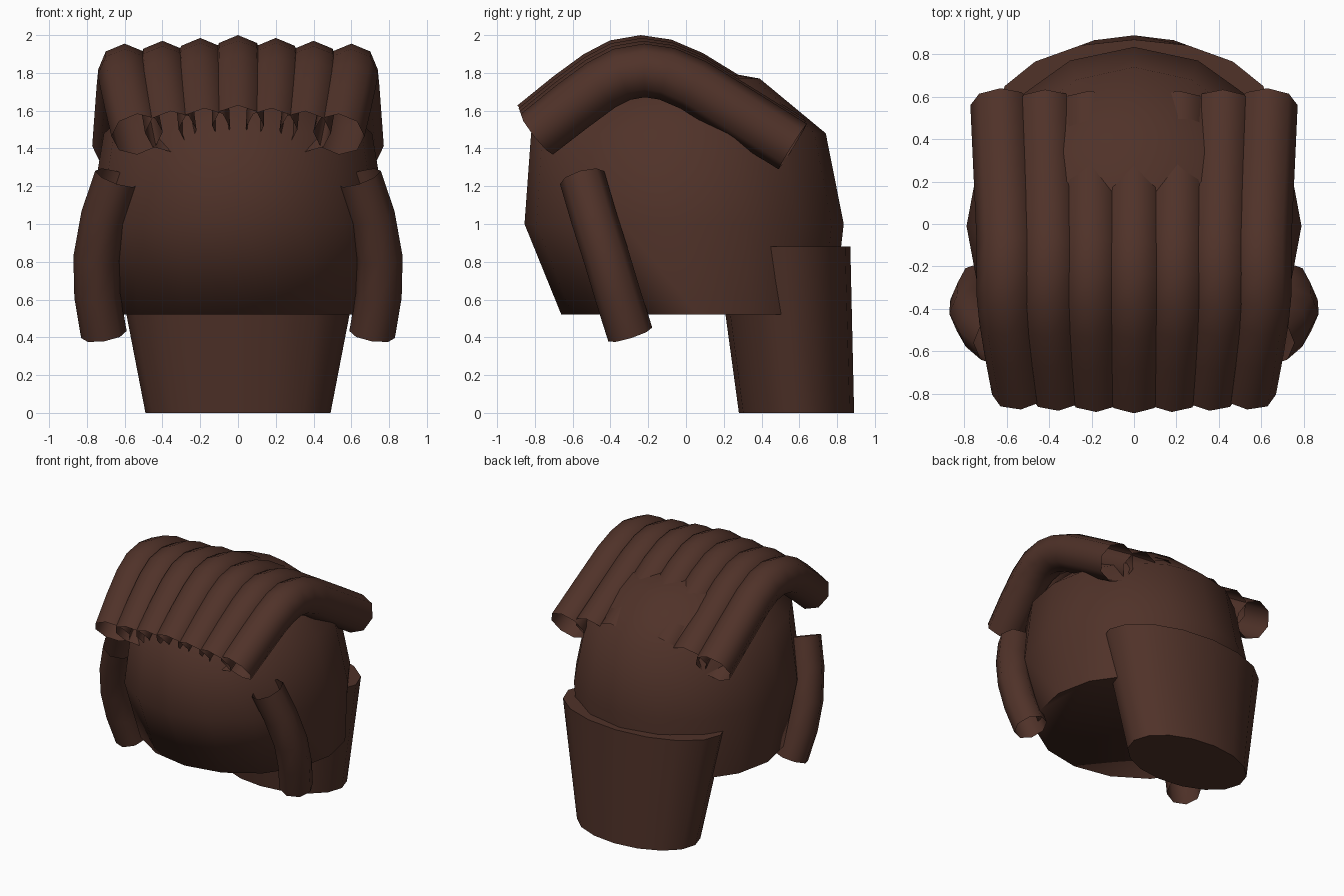
import bpy, bmesh, math
from mathutils import Vector

if "Cube" in bpy.data.objects:
    bpy.data.objects.remove(bpy.data.objects["Cube"])

brown = bpy.data.materials.new("dark_brown")
brown.diffuse_color = (0.08, 0.032, 0.022, 1)
brown.use_nodes = True
brown.node_tree.nodes["Principled BSDF"].inputs["Base Color"].default_value = brown.diffuse_color


def finish(name, bm, angle):
    bmesh.ops.recalc_face_normals(bm, faces=bm.faces[:])
    mesh = bpy.data.meshes.new(name)
    bm.to_mesh(mesh)
    bm.free()
    mesh.materials.append(brown)
    obj = bpy.data.objects.new(name, mesh)
    bpy.context.collection.objects.link(obj)
    bpy.ops.object.select_all(action='DESELECT')
    obj.select_set(True)
    bpy.context.view_layer.objects.active = obj
    bpy.ops.object.shade_smooth_by_angle(angle=math.radians(angle))
    return obj


def bridge(bm, a, b):
    n = len(a)
    for i in range(n):
        bm.faces.new((a[i], a[(i + 1) % n], b[(i + 1) % n], b[i]))


def stack(name, rings, tip=None, angle=50):
    """Stack of 16-sided ellipses: (z, centre y, x radius, y radius)."""
    bm = bmesh.new()
    loops = []
    for z, cy, rx, ry in rings:
        loops.append([bm.verts.new((rx * math.sin(k * math.pi / 8),
                                    cy + ry * math.cos(k * math.pi / 8), z))
                      for k in range(16)])
    for a, b in zip(loops, loops[1:]):
        bridge(bm, a, b)
    bm.faces.new(loops[0])
    if tip is None:
        bm.faces.new(loops[-1])
    else:
        top = bm.verts.new(tip)
        for i in range(16):
            bm.faces.new((loops[-1][i], loops[-1][(i + 1) % 16], top))
    return finish(name, bm, angle)


def tube(name, path, radii):
    """Open eight-sided tube along a path."""
    bm = bmesh.new()
    pts = [Vector(p) for p in path]
    loops = []
    for i, p in enumerate(pts):
        t = (pts[min(i + 1, len(pts) - 1)] - pts[max(i - 1, 0)]).normalized()
        up = Vector((1, 0, 0)).cross(t).normalized()
        side = t.cross(up)
        loops.append([bm.verts.new(p + radii[i] * (up * math.cos(k * math.pi / 4)
                                                   + side * math.sin(k * math.pi / 4)))
                      for k in range(8)])
    for a, b in zip(loops, loops[1:]):
        bridge(bm, a, b)
    return finish(name, bm, 60)


# Rounded main mass of hair, flat underneath
stack("hair_cap", [(0.52, 0.06, 0.75, 0.72), (1.0, -0.01, 0.79, 0.845),
                   (1.48, -0.04, 0.71, 0.78), (1.77, 0, 0.38, 0.39)],
      tip=(0, -0.05, 1.85), angle=80)

# Tapered hair hanging down at the back
stack("back_hair", [(0, 0.585, 0.49, 0.305), (0.88, 0.515, 0.66, 0.355)])

# Seven swept locks over the top: (y, z, spacing, radius)
sweep = [(-0.79, 1.475, 0.178, 0.137), (-0.60, 1.625, 0.189, 0.14),
         (-0.45, 1.735, 0.197, 0.14), (-0.34, 1.792, 0.20, 0.142),
         (-0.22, 1.813, 0.20, 0.142), (-0.10, 1.795, 0.20, 0.142),
         (0.04, 1.735, 0.202, 0.142), (0.30, 1.575, 0.206, 0.142),
         (0.565, 1.41, 0.21, 0.142)]
for n in range(-3, 4):
    lift = 0.015 * (3 - abs(n))
    tube(f"top_lock_{n + 4}",
         [(n * s, y - lift * 0.4, z + lift) for y, z, s, r in sweep],
         [r for y, z, s, r in sweep])

# Curved side locks
for label, m in (("right", 1), ("left", -1)):
    tube(f"side_lock_{label}",
         [(m * 0.64, -0.55, 1.245), (m * 0.71, -0.49, 1.04), (m * 0.75, -0.42, 0.82),
          (m * 0.745, -0.36, 0.62), (m * 0.71, -0.295, 0.415)], [0.122] * 5)
